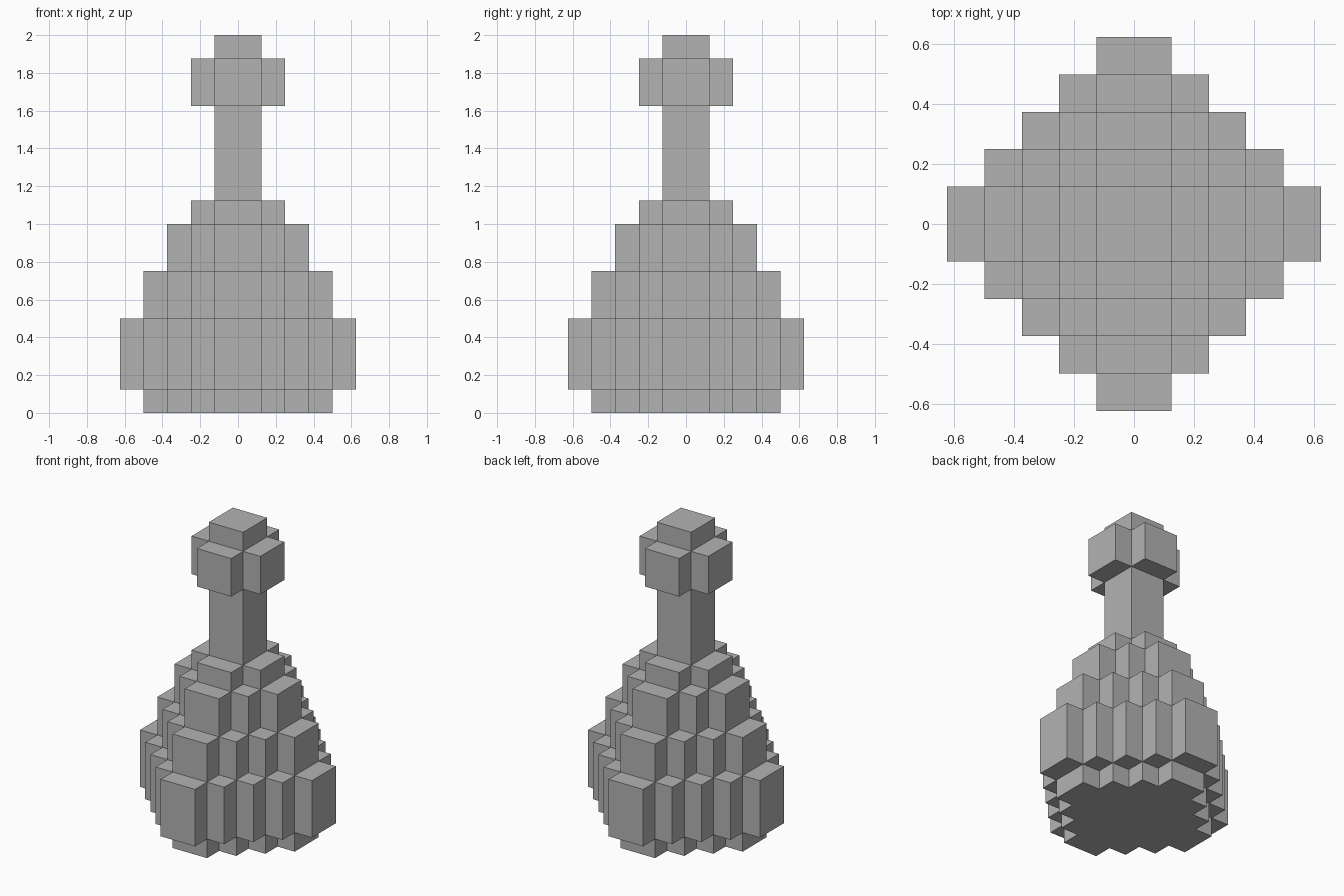
import bpy
import bmesh

cube = bpy.data.objects.get("Cube")
if cube:
    bpy.data.objects.remove(cube, do_unlink=True)

UNIT = 0.125  # size of one block step

grey = bpy.data.materials.new("plain_grey")
grey.use_nodes = True
colour = (0.45, 0.45, 0.45, 1.0)
grey.diffuse_color = colour
grey.node_tree.nodes["Principled BSDF"].inputs["Base Color"].default_value = colour


def stepped_outline(n):
    """Stepped diamond reaching n units along each axis."""
    quarter = []
    for k in range(1, n + 1):
        quarter.append((n + 1 - k, k))
        if k < n:
            quarter.append((n - k, k))
    points = []
    for _ in range(4):
        points += quarter
        quarter = [(-y, x) for x, y in quarter]
    return points


def tier(name, n, bottom, top):
    """Extrude a stepped diamond between two heights, given in units."""
    bm = bmesh.new()
    base = bm.faces.new([bm.verts.new((x * UNIT, y * UNIT, bottom * UNIT))
                         for x, y in stepped_outline(n)])
    result = bmesh.ops.extrude_face_region(bm, geom=[base], use_keep_orig=True)
    for v in result["geom"]:
        if isinstance(v, bmesh.types.BMVert):
            v.co.z = top * UNIT
    bmesh.ops.recalc_face_normals(bm, faces=bm.faces)
    mesh = bpy.data.meshes.new(name)
    bm.to_mesh(mesh)
    bm.free()
    mesh.materials.append(grey)
    obj = bpy.data.objects.new(name, mesh)
    bpy.context.collection.objects.link(obj)


# Flask body, from the foot up to the shoulder
tier("flask_foot", 4, 0, 1)
tier("flask_belly", 5, 1, 4)
tier("flask_lower_body", 4, 4, 6)
tier("flask_upper_body", 3, 6, 8)
tier("flask_shoulder", 2, 8, 9)

# Neck, with the lip around its mouth and the stopper on top
tier("flask_neck", 1, 9, 13)
tier("flask_lip", 2, 13, 15)
tier("flask_stopper", 1, 15, 16)
